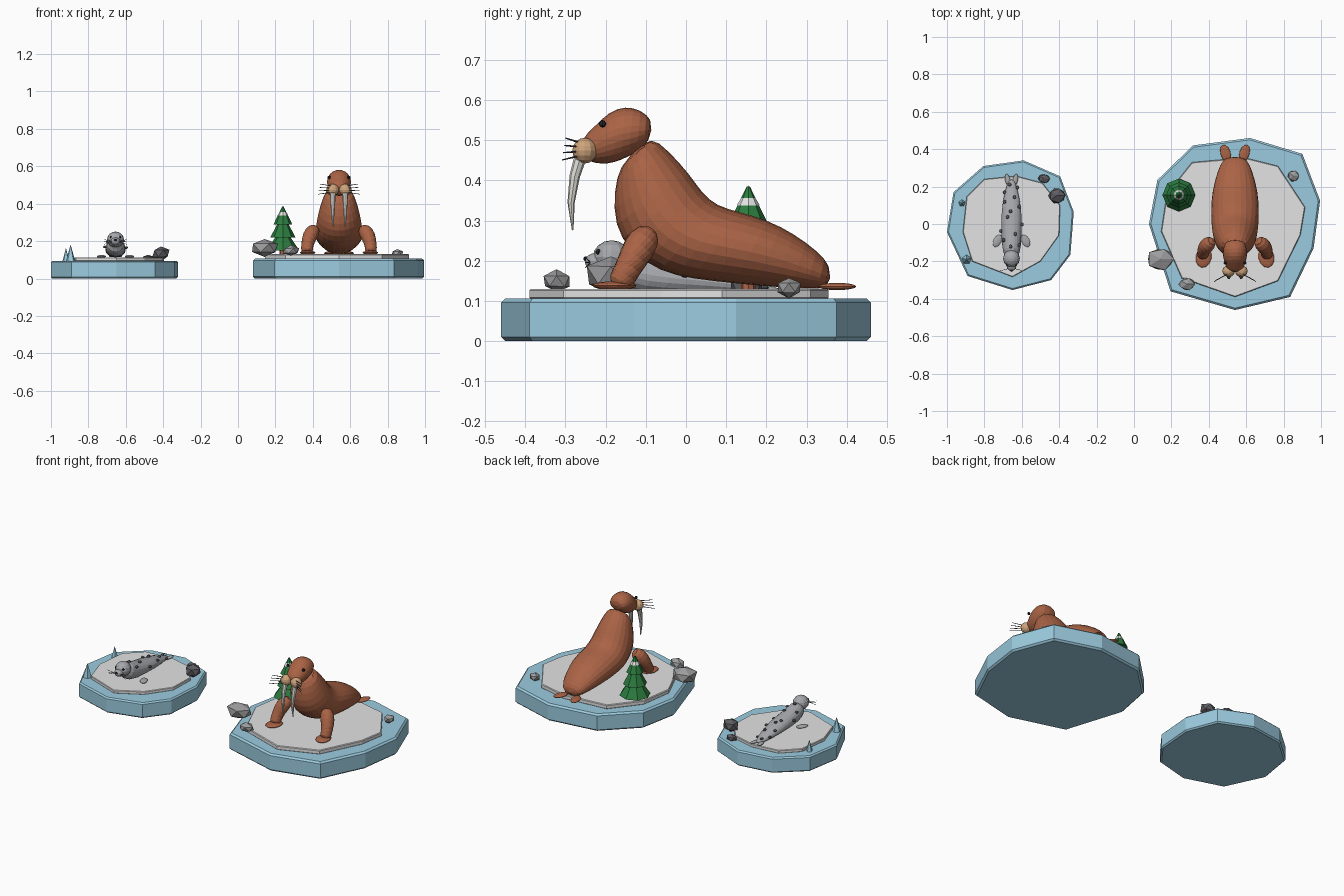
import bpy, bmesh, math, random
from mathutils import Vector, Matrix

random.seed(4)
if "Cube" in bpy.data.objects:
    bpy.data.objects.remove(bpy.data.objects["Cube"])


def material(name, r, g, b):
    m = bpy.data.materials.new(name)
    m.use_nodes = True
    m.diffuse_color = (r, g, b, 1)
    m.node_tree.nodes["Principled BSDF"].inputs["Base Color"].default_value = (r, g, b, 1)
    return m


ice = material("ice_blue", .33, .6, .74)
snow = material("snow_white", .77, .77, .77)
brown = material("walrus_brown", .4, .125, .06)
tan = material("muzzle_tan", .62, .37, .2)
ivory = material("tusk_ivory", .76, .75, .7)
stone = material("stone_grey", .34, .34, .35)
slate = material("slate_grey", .11, .11, .12)
green = material("pine_green", .025, .2, .05)
silver = material("seal_grey", .38, .39, .41)
black = material("eye_black", .02, .02, .025)


def finish(name, bm, mat):
    bmesh.ops.recalc_face_normals(bm, faces=bm.faces)
    me = bpy.data.meshes.new(name)
    bm.to_mesh(me)
    bm.free()
    me.materials.append(mat)
    ob = bpy.data.objects.new(name, me)
    bpy.context.collection.objects.link(ob)
    return ob


def skin(name, loops, mat, subdivide=0):
    """Bridge a row of equal point loops and cap both ends."""
    bm = bmesh.new()
    rows = [[bm.verts.new(p) for p in loop] for loop in loops]
    n = len(rows[0])
    for a, b in zip(rows, rows[1:]):
        for i in range(n):
            bm.faces.new((a[i], a[(i + 1) % n], b[(i + 1) % n], b[i]))
    bm.faces.new(rows[0])
    bm.faces.new(rows[-1])
    ob = finish(name, bm, mat)
    if subdivide:
        ob.modifiers.new("round", 'SUBSURF').levels = subdivide
        ob.modifiers["round"].render_levels = subdivide
    return ob


def section_point(section, x, angle):
    ty, tz, by, bz, w = section
    c, s = math.cos(angle), math.sin(angle)
    return Vector((x + 1.03 * w * c, (ty + by) / 2 + s * (ty - by) / 2,
                   (tz + bz) / 2 + s * (tz - bz) / 2))


def body(name, x, sections, mat, sides=10):
    """Sections give top y,z, bottom y,z and half width."""
    return skin(name, [[section_point(s, x, math.tau * i / sides) for i in range(sides)]
                       for s in sections], mat, 1)


def tube(name, points, radii, mat, sides=8, subdivide=0):
    pts = [Vector(p) for p in points]
    loops = []
    for i, p in enumerate(pts):
        d = (pts[min(i + 1, len(pts) - 1)] - pts[max(i - 1, 0)]).normalized()
        q = Vector((0, 0, 1)).rotation_difference(d)
        loops.append([p + q @ Vector((radii[i] * math.cos(math.tau * k / sides),
                                      radii[i] * math.sin(math.tau * k / sides), 0))
                      for k in range(sides)])
    return skin(name, loops, mat, subdivide)


def ball(name, loc, size, mat, turn=0, segments=12):
    bm = bmesh.new()
    bmesh.ops.create_uvsphere(bm, u_segments=segments, v_segments=segments * 2 // 3, radius=1)
    bm.transform(Matrix.Translation(loc) @ Matrix.Rotation(turn, 4, 'Z')
                 @ Matrix.Diagonal((*size, 1)))
    return finish(name, bm, mat)


def cone(name, loc, r1, r2, height, mat, sides):
    bm = bmesh.new()
    bmesh.ops.create_cone(bm, cap_ends=True, segments=sides, radius1=r1, radius2=r2, depth=height)
    bm.transform(Matrix.Translation(Vector(loc) + Vector((0, 0, height / 2))))
    return finish(name, bm, mat)


def rock(name, loc, size, mat):
    bm = bmesh.new()
    bmesh.ops.create_icosphere(bm, subdivisions=1, radius=1)
    for v in bm.verts:
        v.co *= random.uniform(.9, 1.1)
    bm.transform(Matrix.Translation(loc) @ Matrix.Diagonal((*size, 1)))
    return finish(name, bm, mat)


def slab(name, outline, z0, z1, mat, bevel):
    ob = skin(name, [[(x, y, z) for x, y in outline] for z in (z0, z1)], mat)
    b = ob.modifiers.new("edge", 'BEVEL')
    b.width, b.segments, b.angle_limit = bevel, 1, math.radians(60)
    b.limit_method = 'ANGLE'
    return ob


# Ice floes and snow tops
slab("large_floe", [(.62, .46), (.9, .375), (.995, .125), (.96, -.13), (.835, -.39),
                    (.54, -.46), (.195, -.36), (.08, 0), (.125, .235), (.315, .42)], 0, .106, ice, .01)
slab("large_snow", [(.59, .355), (.77, .31), (.915, .09), (.89, -.06), (.77, -.305),
                    (.54, -.39), (.255, -.29), (.145, -.04), (.175, .16), (.31, .33)], .104, .13, snow, .004)
slab("small_floe", [(-.59, .34), (-.395, .255), (-.322, .065), (-.34, -.165), (-.443, -.3),
                    (-.65, -.353), (-.89, -.278), (-1, -.043), (-.965, .17), (-.805, .31)], 0, .095, ice, .008)
slab("small_snow", [(-.63, .257), (-.49, .22), (-.395, .1), (-.4, -.06), (-.5, -.2),
                    (-.65, -.283), (-.865, -.2), (-.915, -.043), (-.895, .145), (-.8, .24)], .093, .113, snow, .003)

# Walrus body and head
wx = .54
body("walrus_body", wx, [
    (-.09, .518, -.165, .44, .066), (-.04, .475, -.183, .37, .088), (.012, .42, -.182, .285, .112),
    (.045, .37, -.145, .22, .122), (.08, .34, -.065, .168, .128), (.135, .325, .01, .152, .13),
    (.205, .305, .12, .14, .125), (.27, .27, .22, .132, .105), (.33, .225, .3, .128, .082),
    (.362, .185, .36, .128, .05)], brown, 12)
body("walrus_head", wx, [
    (-.082, .55, -.088, .5, .042), (-.112, .578, -.12, .468, .061), (-.15, .588, -.165, .446, .067),
    (-.192, .574, -.195, .438, .061), (-.228, .535, -.222, .44, .05), (-.262, .505, -.255, .45, .035)],
    brown, 12)

for s, side in ((1, "left"), (-1, "right")):
    # Walrus face
    ball("walrus_cheek_" + side, (wx + s * .034, -.252, .474), (.034, .031, .032), tan)
    ball("walrus_eye_" + side, (wx + s * .053, -.208, .541), (.009, .009, .009), black, 0, 8)
    tube("tusk_" + side, [(wx + s * .033, y, z) for y, z in
                          ((-.262, .46), (-.277, .41), (-.286, .345), (-.282, .276))],
         [.0155, .013, .009, .002], ivory)
    for i in range(4):
        z = .46 + i * .012
        tube("walrus_whisker_" + side, [(wx + s * .045, -.27, z),
             (wx + s * (.112 - .004 * i), -.308 + .003 * i, z + (i - 1.5) * .006)],
             [.0025, .0015], slate, 5)
    # Walrus limbs
    tube("walrus_arm_" + side, [(wx + s * x, y, z) for x, y, z in (
        (.12, -.085, .275), (.145, -.108, .25), (.165, -.132, .205), (.172, -.155, .162), (.17, -.17, .134))],
        [.025, .046, .041, .036, .034], brown, 10, 1)
    ball("walrus_hand_" + side, (wx + s * .168, -.178, .138), (.042, .056, .011), brown, s * .2)
    ball("walrus_rear_flipper_" + side, (wx + s * .05, .376, .136), (.027, .05, .009), brown, -s * .3)

# Seal body and head
sx = -.655
seal = [(-.15, .235, -.195, .165, .042), (-.1, .22, -.155, .118, .051), (-.03, .203, -.06, .112, .057),
        (.06, .187, .05, .111, .056), (.13, .168, .13, .112, .046), (.2, .143, .2, .112, .029),
        (.24, .13, .24, .114, .014)]
body("seal_body", sx, seal, silver, 10)
ball("seal_head", (sx, -.185, .209), (.045, .047, .042), silver)
ball("seal_muzzle", (sx, -.225, .198), (.026, .027, .021), silver)
ball("seal_nose", (sx, -.25, .205), (.008, .006, .006), black, 0, 8)
for s, side in ((1, "left"), (-1, "right")):
    ball("seal_eye_" + side, (sx + s * .024, -.218, .222), (.007, .007, .007), black, 0, 8)
    ball("seal_front_flipper_" + side, (sx + s * .075, -.09, .118), (.021, .036, .008), silver, s * .5)
    ball("seal_rear_flipper_" + side, (sx + s * .02, .235, .121), (.014, .034, .007), silver, -s * .2)
    for i in range(3):
        tube("seal_whisker_" + side, [(sx + s * .015, -.238, .196),
             (sx + s * .06, -.25, .183 + i * .013)], [.0016, .001], slate, 5)

# Spots scattered over the seal's back
for i in range(14):
    k = .6 + i * .36
    a, b, f = seal[int(k)], seal[int(k) + 1], k % 1
    mix = [p + (q - p) * f for p, q in zip(a, b)]
    angle = math.radians((95, 38, 140, 68, 165, 15, 112)[i % 7])
    ball("seal_spot", section_point(mix, sx, angle), (.01, .011, .007), slate, 0, 8)

# Pine tree
tx, ty = .24, .155
cone("tree_trunk", (tx, ty, .125), .018, .018, .05, brown, 8)
for i, (z, r, h) in enumerate(((.15, .088, .11), (.218, .068, .105), (.29, .05, .095))):
    cone("tree_tier", (tx, ty, z), r, .004 if i == 2 else .014, h, green, 8)
cone("tree_snow_cap", (tx, ty, .338), .0285, 0, .049, snow, 8)

# Rocks and ice spikes
rock("big_rock", (.142, -.187, .163), (.08, .065, .05), stone)
rock("front_rock", (.283, -.322, .149), (.046, .036, .028), stone)
rock("back_rock", (.853, .256, .133), (.034, .032, .025), stone)
rock("dark_rock", (-.412, .152, .135), (.048, .045, .04), slate)
rock("dark_pebble", (-.482, .243, .108), (.035, .026, .02), slate)
cone("front_ice_spike", (-.895, -.19, .09), .027, .001, .088, ice, 5)
cone("back_ice_spike", (-.92, .112, .09), .02, .001, .07, ice, 5)
